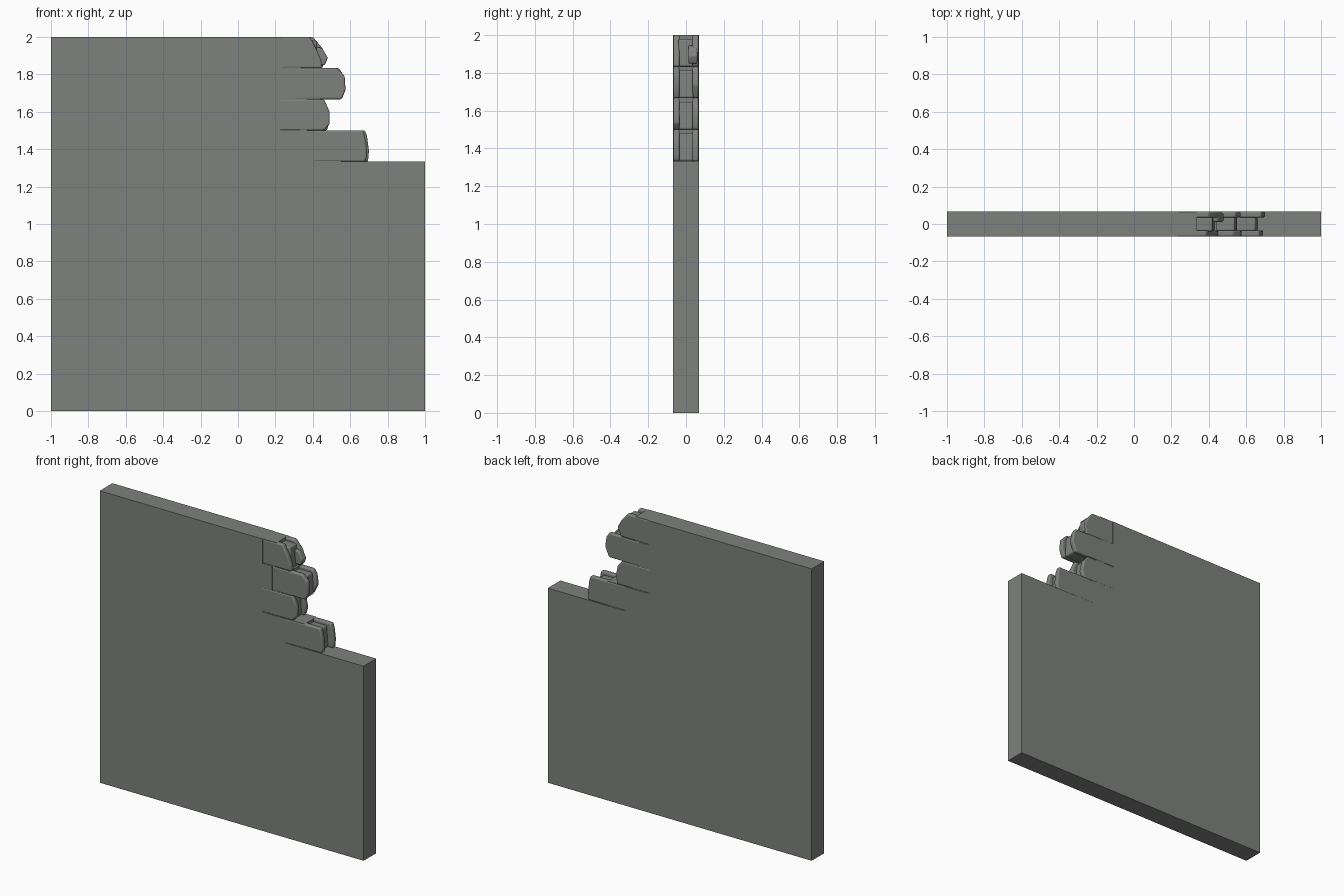
import bpy, bmesh

if "Cube" in bpy.data.objects:
    bpy.data.objects.remove(bpy.data.objects["Cube"])

ROW = 1 / 6      # course height
HALF = 0.068     # half wall thickness
BASE = 8 * ROW   # height of the intact part

stone = bpy.data.materials.new("grey stone")
stone.diffuse_color = (0.21, 0.22, 0.21, 1)
stone.use_nodes = True
stone.node_tree.nodes["Principled BSDF"].inputs["Base Color"].default_value = stone.diffuse_color


def prism(name, profile, y0, y1, bevel=0.0):
    """Extrude an x/z outline from y0 to y1, optionally with rounded edges."""
    bm = bmesh.new()
    face = bm.faces.new([bm.verts.new((x, y0, z)) for x, z in profile])
    new = bmesh.ops.extrude_face_region(bm, geom=[face])["geom"]
    for v in new:
        if isinstance(v, bmesh.types.BMVert):
            v.co.y = y1
    bmesh.ops.recalc_face_normals(bm, faces=bm.faces)
    mesh = bpy.data.meshes.new(name)
    bm.to_mesh(mesh)
    bm.free()
    mesh.materials.append(stone)
    ob = bpy.data.objects.new(name, mesh)
    bpy.context.collection.objects.link(ob)
    if bevel:
        mod = ob.modifiers.new("worn edges", "BEVEL")
        mod.width, mod.segments = bevel, 3
        mod.limit_method = 'ANGLE'
        mod.angle_limit = 0.5
        bpy.context.view_layer.objects.active = ob
        ob.select_set(True)
        bpy.ops.object.shade_smooth_by_angle(angle=0.6)
        ob.select_set(False)
    return ob


# Each course from the bottom: brick start, solid end, core end,
# then broken end outlines (x, fraction of height) for front and back
courses = [
    (0.41, 0.55, 0.65,
     [(0.68, 0), (0.69, 0.2), (0.685, 0.6), (0.67, 1)],
     [(0.695, 0), (0.70, 0.35), (0.69, 0.8), (0.68, 1)]),
    (0.228, 0.37, 0.45,
     [(0.46, 0), (0.49, 0.2), (0.49, 0.6), (0.46, 1)],
     [(0.475, 0), (0.49, 0.3), (0.475, 0.75), (0.44, 1)]),
    (0.307, 0.44, 0.54,
     [(0.555, 0), (0.575, 0.3), (0.57, 0.75), (0.53, 1)],
     [(0.54, 0), (0.57, 0.4), (0.56, 0.8), (0.54, 1)]),
    (0.235, 0.337, 0.42,
     [(0.45, 0), (0.445, 0.25), (0.42, 0.6), (0.385, 1)],
     [(0.45, 0), (0.47, 0.3), (0.45, 0.65), (0.40, 1)]),
]

# Intact wall with a stepped broken corner
outline = [(-1, 0), (1, 0), (1, BASE)]
for i, c in enumerate(courses):
    outline += [(c[0], BASE + i * ROW), (c[0], BASE + (i + 1) * ROW)]
outline.append((-1, 2))
prism("wall", outline, -HALF, HALF)

# Broken brick ends: solid root, recessed core, front and back shells
for i, (x0, solid, core, front, back) in enumerate(courses):
    z0 = BASE + i * ROW
    z1 = z0 + ROW
    n = f"brick_{i + 1}"
    prism(n + "_root", [(x0 - 0.01, z0), (solid, z0), (solid, z1), (x0 - 0.01, z1)],
          -HALF + 0.003, HALF - 0.003)
    prism(n + "_core", [(solid - 0.02, z0), (core + 0.01, z0), (core, z1 - 0.02),
                        (solid - 0.02, z1 - 0.02)], -0.04, 0.04, 0.01)
    for side, end, ya, yb in (("front", front, -HALF + 0.001, -0.034),
                              ("back", back, 0.034, HALF - 0.001)):
        pts = [(x0 - 0.02, z0)] + [(x, z0 + f * ROW) for x, f in end] + [(x0 - 0.02, z1)]
        prism(f"{n}_{side}_shell", pts, ya, yb, 0.009)

# Chip sticking out of the top course
prism("top_chip", [(0.40, 1.85), (0.465, 1.85), (0.48, 1.89), (0.45, 1.94), (0.40, 1.95)],
      0.012, 0.06, 0.008)
